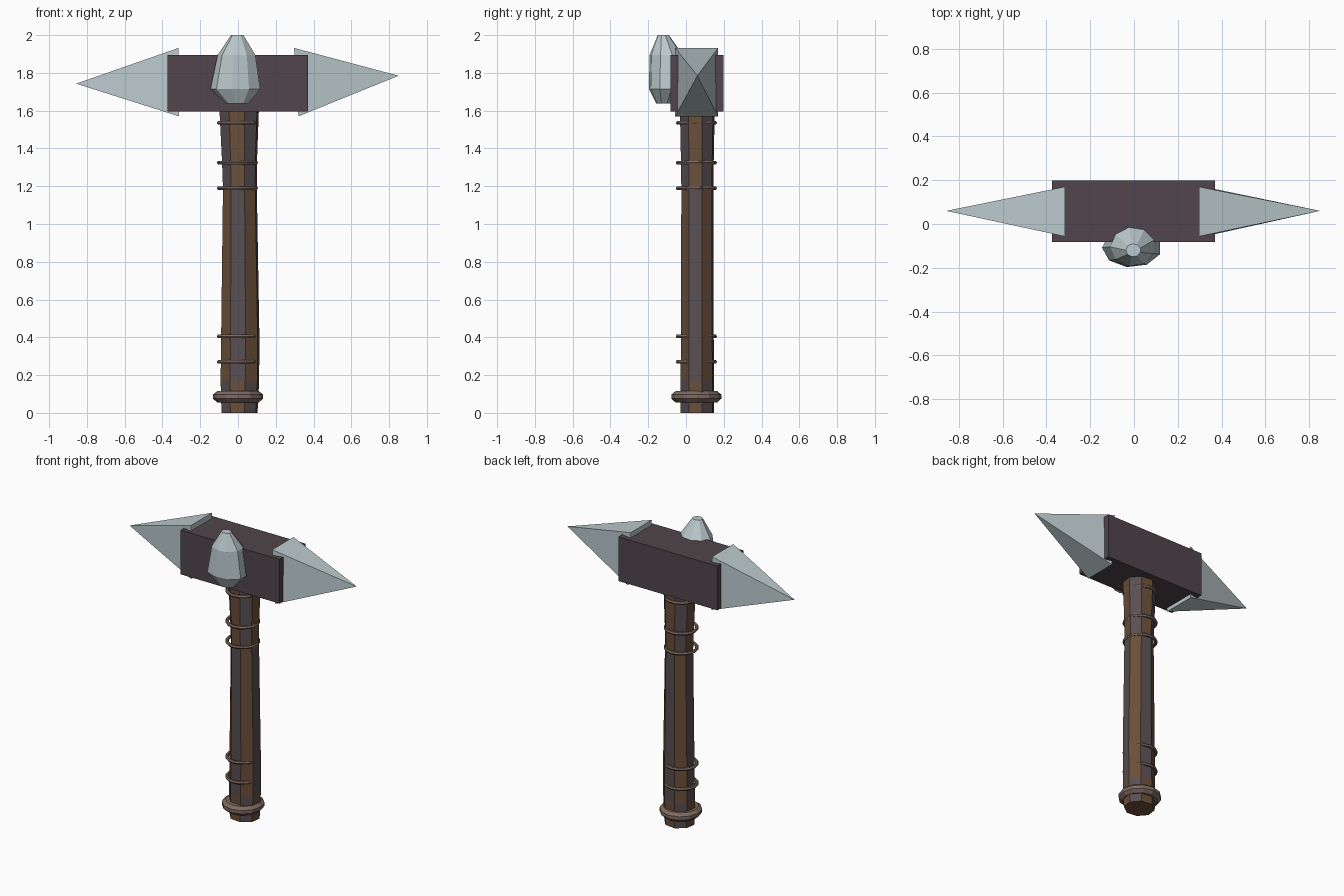
import bpy, bmesh, math

if "Cube" in bpy.data.objects:
    bpy.data.objects.remove(bpy.data.objects["Cube"])


def material(name, rgb):
    m = bpy.data.materials.new(name)
    m.diffuse_color = (*rgb, 1)
    m.use_nodes = True
    m.node_tree.nodes["Principled BSDF"].inputs["Base Color"].default_value = m.diffuse_color
    return m


STEEL = material("pale steel", (0.50, 0.585, 0.61))
BLOCK = material("dark plum iron", (0.082, 0.060, 0.070))
WOOD = material("brown wood", (0.145, 0.078, 0.042))
LEATHER = material("grey leather", (0.100, 0.078, 0.085))
CORD = material("tan cord", (0.21, 0.145, 0.115))


def add_object(name, bm, *mats):
    bmesh.ops.recalc_face_normals(bm, faces=bm.faces)
    me = bpy.data.meshes.new(name)
    bm.to_mesh(me)
    bm.free()
    ob = bpy.data.objects.new(name, me)
    bpy.context.collection.objects.link(ob)
    for m in mats:
        me.materials.append(m)
    return ob


def loft(name, sections, sides, turn, mats, pick=None):
    """Stack of elliptical rings (x, y, z, rx, ry), capped at both ends."""
    bm = bmesh.new()
    rings = []
    for x, y, z, rx, ry in sections:
        angles = [turn + 2 * math.pi * i / sides for i in range(sides)]
        rings.append([bm.verts.new((x + rx * math.cos(a), y + ry * math.sin(a), z))
                      for a in angles])
    for r in range(len(rings) - 1):
        for i in range(sides):
            j = (i + 1) % sides
            f = bm.faces.new((rings[r][i], rings[r][j], rings[r + 1][j], rings[r + 1][i]))
            if pick:
                f.material_index = pick(r, i)
    bm.faces.new(rings[0])
    bm.faces.new(rings[-1])
    return add_object(name, bm, *mats)


# Eight-sided grip: stripes alternate, and swap in the end segments
grip = [(0.008, 0.06, 0.00, 0.099, 0.092), (0.010, 0.06, 0.17, 0.106, 0.092),
        (0.012, 0.06, 0.41, 0.105, 0.090), (0.010, 0.06, 1.19, 0.093, 0.088),
        (0.008, 0.06, 1.33, 0.096, 0.090), (0.006, 0.06, 1.62, 0.109, 0.096)]
swapped = (0, 3, 4)
loft("handle", grip, 8, math.radians(22.5 - 7), (WOOD, LEATHER),
     lambda r, i: (i + (r in swapped)) % 2)

# Cords wrapped around the grip
for n, z in enumerate((0.27, 0.405, 1.19, 1.325, 1.535)):
    bpy.ops.mesh.primitive_torus_add(major_segments=16, minor_segments=6,
                                     major_radius=0.098, minor_radius=0.011,
                                     location=(-0.003, 0.055, z))
    ring = bpy.context.object
    ring.name = f"cord_ring_{n + 1}"
    ring.data.materials.append(CORD)
    bpy.ops.object.shade_smooth_by_angle()

# Pommel collar
loft("pommel_collar", [(0, 0.055, 0.055, 0.110, 0.110), (0, 0.055, 0.075, 0.132, 0.132),
                       (0, 0.055, 0.098, 0.132, 0.132), (0, 0.055, 0.115, 0.110, 0.110)],
     12, 0, (CORD,))

# Hammer head block
bm = bmesh.new()
bmesh.ops.create_cube(bm, size=1)
for v in bm.verts:
    v.co = (v.co.x * 0.745 - 0.002, v.co.y * 0.28 + 0.058, v.co.z * 0.30 + 1.745)
add_object("head_block", bm, BLOCK)


def spike(name, apex, x_top, x_bottom):
    """Four-sided pyramid pointing along x."""
    bm = bmesh.new()
    base = [bm.verts.new(c) for c in ((x_top, -0.057, 1.932), (x_top, 0.170, 1.932),
                                      (x_bottom, 0.170, 1.570), (x_bottom, -0.057, 1.570))]
    tip = bm.verts.new(apex)
    bm.faces.new(base)
    for i in range(4):
        bm.faces.new((base[i], base[(i + 1) % 4], tip))
    add_object(name, bm, STEEL)


spike("left_spike", (-0.857, 0.06, 1.743), -0.315, -0.312)
spike("right_spike", (0.85, 0.06, 1.785), 0.297, 0.320)

# Faceted stud on the front of the head
loft("front_stud", [(-0.003, -0.115, 1.637, 0.060, 0.042), (-0.010, -0.108, 1.715, 0.136, 0.090),
                    (-0.005, -0.104, 1.895, 0.103, 0.090), (-0.003, -0.120, 2.000, 0.034, 0.030)],
     9, math.radians(60), (STEEL,))
